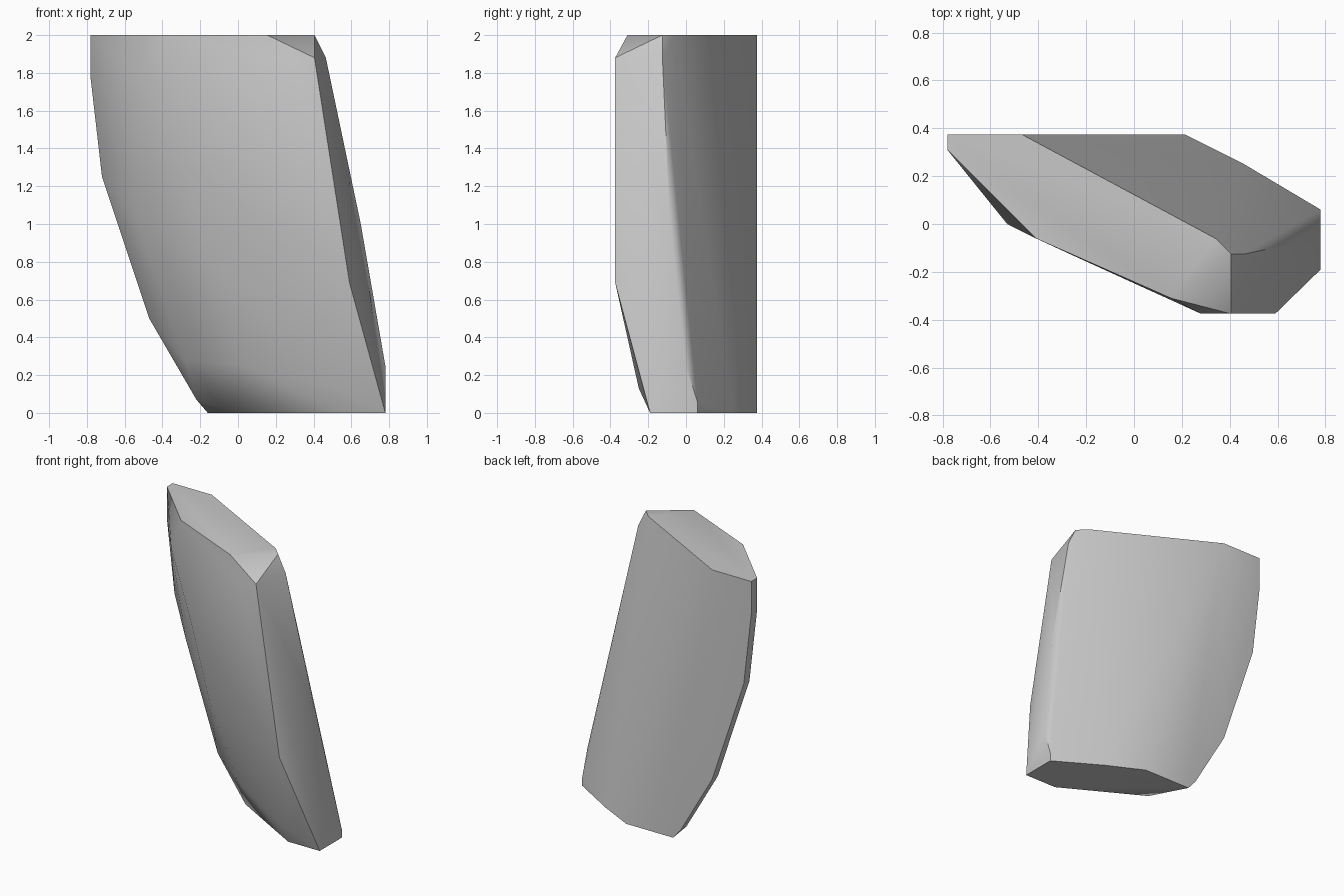
import bpy
import bmesh
from math import radians

cube = bpy.data.objects.get("Cube")
if cube:
    bpy.data.objects.remove(cube, do_unlink=True)

# Stone colour
stone = bpy.data.materials.new("stone grey")
stone.use_nodes = True
grey = (0.58, 0.58, 0.58, 1)
stone.diffuse_color = grey
stone.node_tree.nodes["Principled BSDF"].inputs["Base Color"].default_value = grey

# Extent of the slab
SIDE, DEPTH, TOP = 0.78, 0.375, 2.0

# Flat caps, as outlines
top_cap = [(-SIDE, DEPTH), (-.47, DEPTH), (.34, -.06), (.405, -.125),
           (.155, -.31), (-.41, -.06), (-SIDE, .31)]
bottom_cap = [(SIDE, -.19), (SIDE, .06), (.46, .25), (.21, DEPTH),
              (-.16, DEPTH), (-.025, .12), (.53, -.19)]
corners = [(x, y, TOP) for x, y in top_cap] + [(x, y, 0) for x, y in bottom_cap]

# Curved narrow edge, a thin strip along the back
for x, z in [(-SIDE, 1.77), (-.72, 1.25), (-.47, .5), (-.22, .07)]:
    corners += [(x, y, z) for y in (.31, DEPTH)]

# Front ridge and top bevel
corners += [(.28, -DEPTH, 1.86), (.405, -DEPTH, 1.88), (.59, -DEPTH, .69),
            (.53, -.25, .13)]

# Side ridge
corners += [(.465, -.125, 1.88), (.65, -.085, 1), (SIDE, 0, .25),
            (SIDE, .06, .06)]

# Bulge of the front face
corners += [(-.53, 0, 1.75), (-.59, .17, 1.31), (-.53, .17, 1.02),
            (-.28, .17, .28), (-.28, -.12, 1.3), (-.16, -.1, .8),
            (.03, -.05, .25)]

# Wrap the corners in a faceted slab
bm = bmesh.new()
for corner in corners:
    bm.verts.new(corner)
hull = bmesh.ops.convex_hull(bm, input=bm.verts)
spare = {g for g in hull["geom_interior"] + hull["geom_unused"]
         if isinstance(g, bmesh.types.BMVert)}
bmesh.ops.delete(bm, geom=list(spare), context="VERTS")
bmesh.ops.dissolve_limit(bm, angle_limit=radians(.5), verts=bm.verts, edges=bm.edges)
bmesh.ops.recalc_face_normals(bm, faces=bm.faces)
mesh = bpy.data.meshes.new("stone_slab")
bm.to_mesh(mesh)
bm.free()

slab = bpy.data.objects.new("stone_slab", mesh)
mesh.materials.append(stone)
bpy.context.collection.objects.link(slab)
bpy.ops.object.select_all(action="DESELECT")
slab.select_set(True)
bpy.context.view_layer.objects.active = slab
bpy.ops.object.shade_smooth_by_angle(angle=radians(40))
